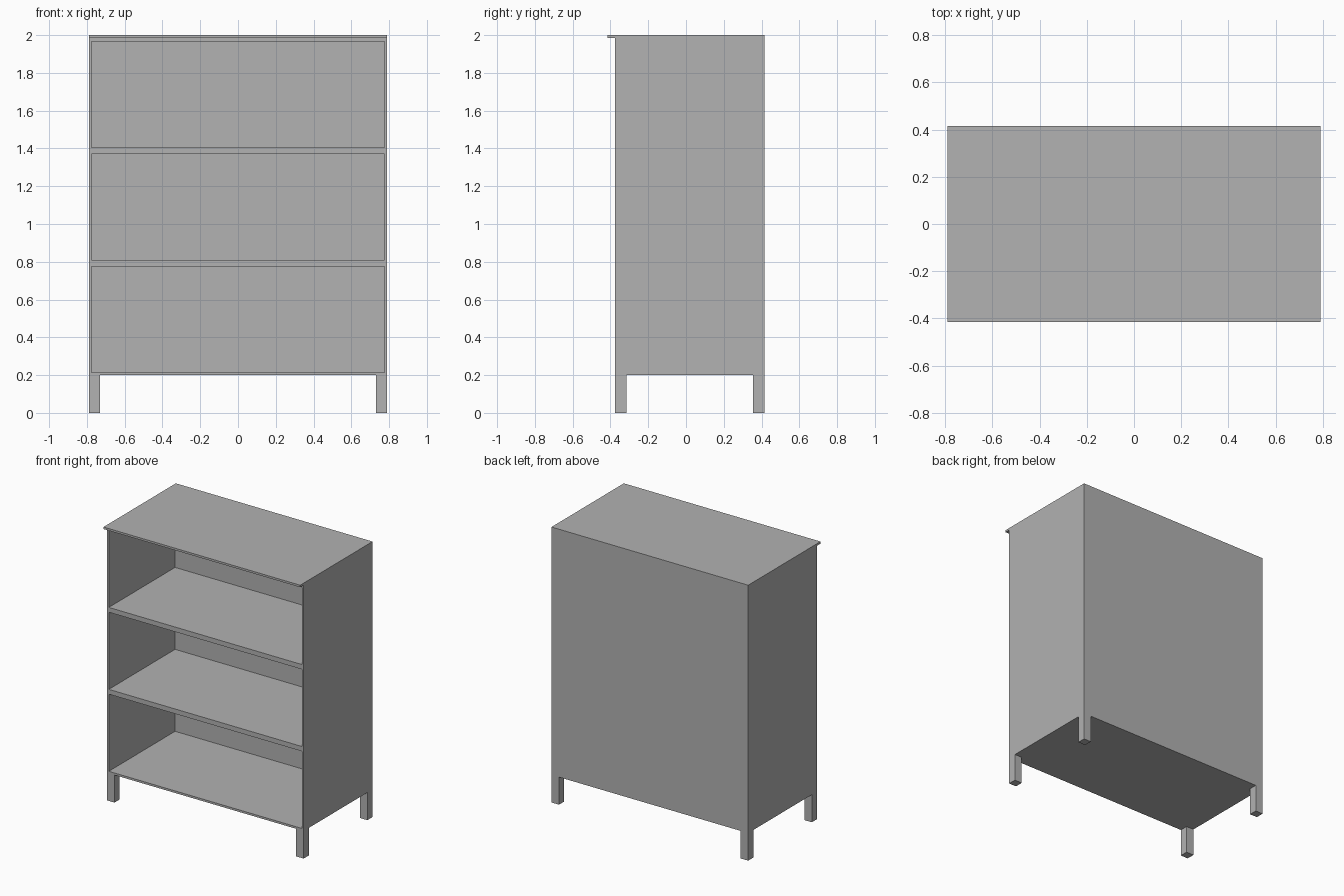
import bpy

cube = bpy.data.objects.get("Cube")
if cube:
    bpy.data.objects.remove(cube, do_unlink=True)

# Single painted finish
grey = bpy.data.materials.new("plain grey")
grey.use_nodes = True
colour = (0.445, 0.445, 0.445, 1)
grey.diffuse_color = colour
grey.node_tree.nodes["Principled BSDF"].inputs["Base Color"].default_value = colour


def box(name, low, high):
    """Box between two opposite corners."""
    centre = [(a + b) / 2 for a, b in zip(low, high)]
    bpy.ops.mesh.primitive_cube_add(size=1, location=centre)
    ob = bpy.context.object
    ob.name = name
    ob.scale = [b - a for a, b in zip(low, high)]
    bpy.ops.object.transform_apply(location=False, rotation=False, scale=True)
    ob.data.materials.append(grey)
    return ob


W = 0.79                      # half width
FRONT, BACK = -0.375, 0.415   # carcass depth
BASE, TOP = 0.2, 2.0
SIDE = 0.015                  # side panel thickness
INNER = W - SIDE
REAR = BACK - 0.03            # inside face of the back panel
LEG = 0.06

# Side panels and legs, mirrored
for side, sign in (("left", 1), ("right", -1)):
    x0, x1 = sorted((sign * INNER, sign * W))
    box(side + "_side_panel", (x0, FRONT, BASE), (x1, BACK, TOP))
    x0, x1 = sorted((sign * (W - LEG), sign * W))
    box("front_" + side + "_leg", (x0, FRONT, 0), (x1, FRONT + LEG, BASE))
    box("back_" + side + "_leg", (x0, BACK - LEG, 0), (x1, BACK, BASE))

# Back panel
box("back_panel", (-INNER, REAR, BASE), (INNER, BACK, TOP))

# Horizontal boards between the sides
for name, z0, z1 in (("bottom_board", BASE, 0.215), ("lower_shelf", 0.775, 0.81),
                     ("upper_shelf", 1.37, 1.405), ("top_board", 1.965, TOP)):
    box(name, (-INNER, FRONT, z0), (INNER, REAR, z1))

# Overhanging lip along the front of the top
box("top_lip", (-W, -BACK, 1.985), (W, FRONT, TOP))
